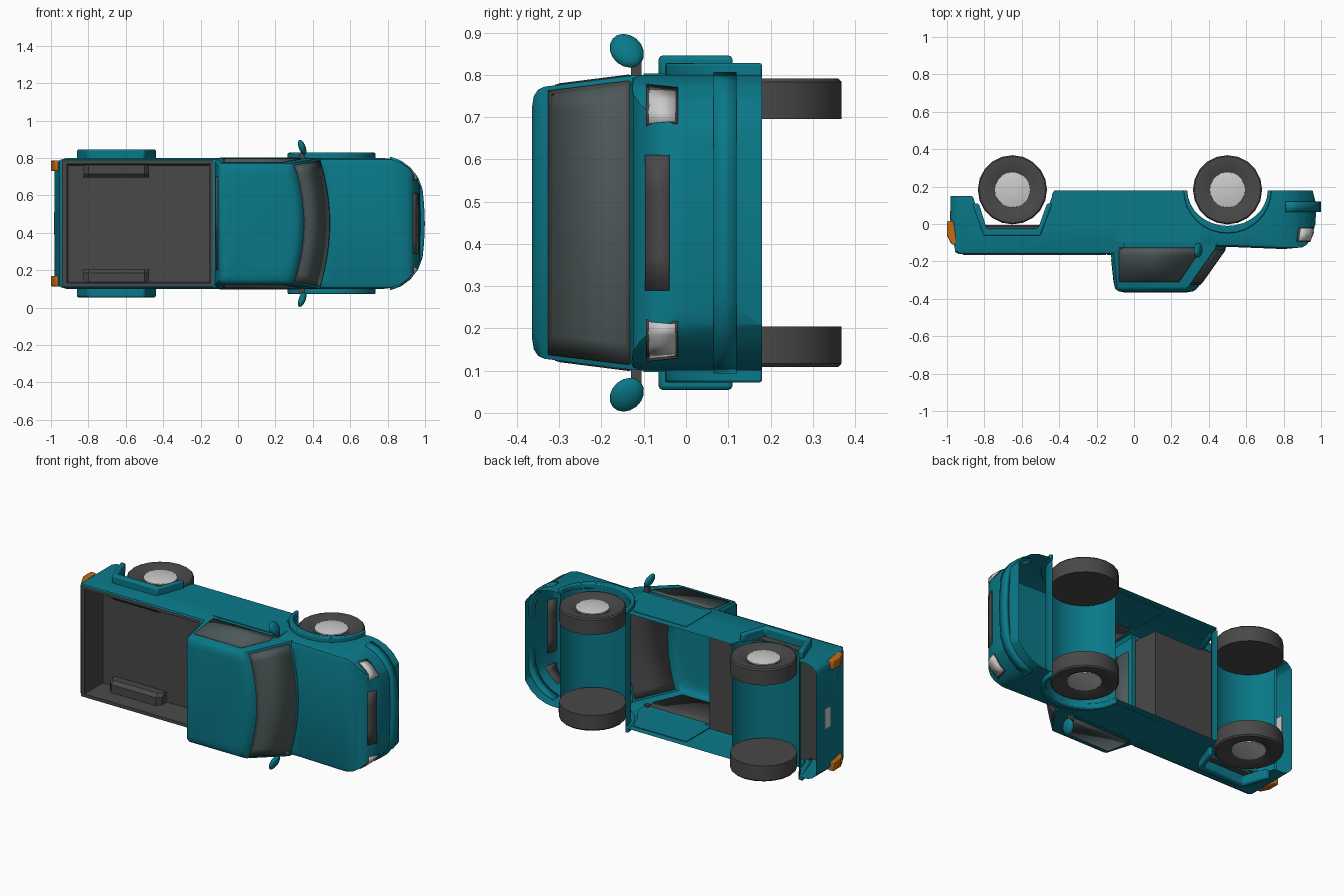
import bpy, bmesh, math
from mathutils import Vector

if "Cube" in bpy.data.objects:
    bpy.data.objects.remove(bpy.data.objects["Cube"])

# The truck lies on its side: x = length, h = truck height (-y), w = width offset (z - 0.45)
def P(x, h, w):
    return Vector((x, -h, 0.45 + w))

def material(name, rgb):
    m = bpy.data.materials.new(name)
    m.diffuse_color = (*rgb, 1)
    m.use_nodes = True
    m.node_tree.nodes["Principled BSDF"].inputs["Base Color"].default_value = m.diffuse_color
    return m

TEAL = material("teal paint", (0.003, 0.19, 0.25))
DARK = material("dark trim", (0.065, 0.065, 0.065))
GLASS = material("glass", (0.075, 0.1, 0.1))
LIGHT = material("light grey", (0.55, 0.55, 0.55))
ORANGE = material("orange lens", (0.55, 0.15, 0.005))

def finish(name, bm, mat, angle=35):
    bmesh.ops.recalc_face_normals(bm, faces=bm.faces[:])
    me = bpy.data.meshes.new(name)
    bm.to_mesh(me)
    bm.free()
    me.materials.append(mat)
    me.shade_smooth()
    me.set_sharp_from_angle(angle=math.radians(angle))
    ob = bpy.data.objects.new(name, me)
    bpy.context.collection.objects.link(ob)
    return ob

def loft(name, rings, mat, start=True, end=True):
    bm = bmesh.new()
    rows = [[bm.verts.new(p) for p in r] for r in rings]
    n = len(rows[0])
    for a, b in zip(rows, rows[1:]):
        for i in range(n):
            j = (i + 1) % n
            bm.faces.new((a[i], a[j], b[j], b[i]))
    if start:
        bm.faces.new(rows[0])
    if end:
        bm.faces.new(rows[-1])
    return finish(name, bm, mat)

def side_prism(name, pts, w0, w1, mat, bevel=0):
    ob = loft(name, [[P(x, h, w) for x, h in pts] for w in (w0, w1)], mat)
    if bevel:
        mod = ob.modifiers.new("rounded edges", 'BEVEL')
        mod.width, mod.segments, mod.limit_method = bevel, 2, 'ANGLE'
    return ob

def sheet(name, rows, mat, thick=0.01):
    bm = bmesh.new()
    vs = [[bm.verts.new(p) for p in r] for r in rows]
    for a, b in zip(vs, vs[1:]):
        for i in range(len(a) - 1):
            bm.faces.new((a[i], a[i + 1], b[i + 1], b[i]))
    ob = finish(name, bm, mat)
    mod = ob.modifiers.new("thickness", 'SOLIDIFY')
    mod.thickness, mod.offset = thick, 0
    return ob

def rect(x0, x1, w0, w1, h):
    return [P(x0, h, w0), P(x1, h, w0), P(x1, h, w1), P(x0, h, w1)]

def arc(cx, rx, ry, n=16, a0=180, a1=0):
    return [(cx + rx * math.cos(math.radians(a0 + (a1 - a0) * i / n)),
             -0.18 + ry * math.sin(math.radians(a0 + (a1 - a0) * i / n))) for i in range(n + 1)]

def lerp(pts, v):
    for (a, b), (c, d) in zip(pts, pts[1:]):
        if v <= c:
            return b + (d - b) * (v - a) / (c - a)
    return pts[-1][1]

# Outlines of the nose from the side (h, x) and from above (w, x)
NOSE = [(-0.18, 0.955), (-0.1, 0.975), (0.0, 0.97), (0.08, 0.945), (0.11, 0.925), (0.125, 0.9)]
PLAN = [(0, 0.992), (0.1, 0.988), (0.18, 0.98), (0.24, 0.957), (0.29, 0.918), (0.325, 0.87), (0.345, 0.815), (0.352, 0.76)]
def nose_x(h, w):
    return min(lerp(NOSE, h), lerp(PLAN, abs(w)))

# Body: side profile trimmed by plan outline, joined with the cab, bed and rear arches cut out
profile = [(-0.98, -0.15), (-0.87, -0.15)] + arc(-0.65, 0.215, 0.182)[1:] + [(-0.41, -0.18)] + arc(0.5, 0.22, 0.19)
profile += [(x, h) for h, x in NOSE] + [(0.8, 0.134), (0.5, 0.122), (-0.05, 0.122), (-0.06, 0.165),
                                        (-0.93, 0.165), (-0.955, 0.15), (-0.982, 0.0)]
shell_steps = [(-0.35, 0.028), (-0.342, 0.008), (-0.32, 0), (0.32, 0), (0.342, 0.008), (0.35, 0.028)]
body = loft("body", [[P(x, h - (d if h > 0.1 else 0), w) for x, h in profile] for w, d in shell_steps], TEAL)
half = [(-0.99, 0.28), (-0.975, 0.315), (-0.95, 0.34), (-0.91, 0.352)] + [(x, w) for w, x in reversed(PLAN)]
plan = half + [(x, -w) for x, w in reversed(half) if w > 0]
plan_cut = loft("plan_cutter", [[P(x, h, w) for x, w in plan] for h in (-0.3, 0.5)], TEAL)

# Cab levels: height, half width, back x, front x; the windscreen bows forward
LEVELS = [(0.08, 0.348, -0.127, 0.5), (0.13, 0.348, -0.127, 0.49), (0.335, 0.322, -0.105, 0.345),
          (0.35, 0.315, -0.097, 0.332), (0.36, 0.3, -0.082, 0.315), (0.365, 0.27, -0.055, 0.285)]
BOW = 0.055
def cab_ring(h, W, xb, xf):
    front = [P(xf - BOW * (t / 8) ** 2, h, W * t / 8) for t in range(-8, 9)]
    return front + [P(xb + 0.015, h, W), P(xb, h, W - 0.015), P(xb, h, 0.015 - W), P(xb + 0.015, h, -W)]
def cab_at(h):
    f = (h - 0.13) / 0.205
    return [a + (b - a) * f for a, b in zip(LEVELS[1], LEVELS[2])]
cab_part = loft("cab_helper", [cab_ring(*l) for l in LEVELS], TEAL)
bed_cut = loft("bed_cutter", [rect(-0.935, -0.145, -0.333, 0.333, h) for h in (0.02, 0.3)], TEAL)
ARCH = [(-0.86, -0.2), (-0.83, -0.11), (-0.787, 0.025), (-0.513, 0.025), (-0.465, -0.11), (-0.415, -0.2)]
arch_cuts = [side_prism("arch_cutter", ARCH, s * 0.34, s * 0.4, TEAL) for s in (1, -1)]
steps = [(plan_cut, 'INTERSECT'), (cab_part, 'UNION'), (bed_cut, 'DIFFERENCE')]
steps += [(c, 'DIFFERENCE') for c in arch_cuts]
for helper, op in steps:
    mod = body.modifiers.new(op, 'BOOLEAN')
    mod.object, mod.operation, mod.solver = helper, op, 'EXACT'
dg = bpy.context.evaluated_depsgraph_get()
cut_mesh = bpy.data.meshes.new_from_object(body.evaluated_get(dg))
body.modifiers.clear()
for helper, op in steps:
    bpy.data.objects.remove(helper)
bm = bmesh.new()
bm.from_mesh(cut_mesh)

# Open the underside, the bed and the rear arches
def opened(f):
    c = f.calc_center_median()
    h, w = -c.y, abs(c.z - 0.45)
    under = f.normal.y > 0.9 and h < -0.14
    in_bed = -0.94 < c.x < -0.14 and w < 0.3335 and 0.015 < h < 0.15
    in_arch = abs(w - 0.34) < 0.0005 and abs(f.normal.z) > 0.99
    return under or in_bed or in_arch
bmesh.ops.delete(bm, geom=[f for f in bm.faces if opened(f)], context='FACES')
bm.to_mesh(cut_mesh)
bm.free()
cut_mesh.shade_smooth()
cut_mesh.set_sharp_from_angle(angle=math.radians(35))
body.data = cut_mesh

# Bed liner with rim
loft("bed_liner", [rect(-0.94, -0.135, -0.337, 0.337, 0.167), rect(-0.915, -0.15, -0.318, 0.318, 0.167),
                   rect(-0.905, -0.155, -0.31, 0.31, 0.006)], DARK, start=False)

# Windscreen and rear window
def screen(name, lo, hi, part, mat, out):
    rows = []
    for h in (lo, hi):
        _, W, xb, xf = cab_at(h)
        rows.append([P(xf - BOW * (part * t / 8) ** 2 + out, h, part * W * t / 8) for t in range(-8, 9)])
    return sheet(name, rows, mat, 0.006)
screen("windscreen_frame", 0.133, 0.325, 0.965, DARK, 0.0)
screen("windscreen", 0.14, 0.315, 0.935, GLASS, 0.003)
sheet("rear_window", [[P(cab_at(h)[2], h, w) for w in (-0.25, 0.25)] for h in (0.19, 0.315)], GLASS, 0.004)

# Grille, bumper and plate
sheet("grille", [[P(nose_x(h, w) + 0.002, h, w) for w in (-0.16, -0.08, 0, 0.08, 0.16)] for h in (0.04, 0.095)], DARK)
path = [(x, w) for w, x in PLAN[:-1]]
path = [(x, -w) for x, w in reversed(path[1:])] + path
sheet("front_bumper", [[P(x - 0.004, h, w * 1.005) for x, w in path] for h in (-0.12, -0.065)], TEAL, 0.022)
side_prism("rear_plate", [(-0.985, -0.07), (-0.975, -0.07), (-0.975, -0.02), (-0.985, -0.02)], -0.06, 0.06, LIGHT)

for s, tag in ((1, "left"), (-1, "right")):
    # Wheels
    for cx, end in ((0.5, "front"), (-0.65, "rear")):
        def ring(r, w, n=20):
            return [P(cx + r * math.cos(2 * math.pi * i / n), -0.183 + r * math.sin(2 * math.pi * i / n), s * w)
                    for i in range(n)]
        loft(f"{end}_{tag}_tyre", [ring(0.185, 0.245), ring(0.185, 0.333), ring(0.178, 0.341),
                                   ring(0.125, 0.341), ring(0.098, 0.325)], DARK)
        loft(f"{end}_{tag}_hubcap", [ring(0.096, 0.315), ring(0.094, 0.33), ring(0.06, 0.337),
                                     ring(0.02, 0.34)], LIGHT)
    # Wheel arch flares
    side_prism(f"front_{tag}_flare", arc(0.5, 0.235, 0.23) + arc(0.5, 0.215, 0.19, 16, 0, 180),
               s * 0.345, s * 0.378, TEAL, 0.006)
    side_prism(f"rear_{tag}_flare", [(-0.865, -0.11), (-0.805, 0.065), (-0.5, 0.065), (-0.435, -0.11)]
               + ARCH[4:0:-1], s * 0.34, s * 0.396, TEAL, 0.01)
    # Wheel boxes inside the bed
    loft(f"{tag}_wheel_box", [[P(x, h, s * w) for x, h in ((-0.825, 0.01), (-0.825, 0.05 - d), (-0.8, 0.075 - d),
                              (-0.5, 0.075 - d), (-0.475, 0.05 - d), (-0.475, 0.01))]
                              for w, d in ((0.325, 0), (0.265, 0), (0.245, 0.02))], DARK)
    # Door panel and side window
    side_prism(f"{tag}_door", [(-0.1, -0.14), (0.26, -0.14), (0.285, -0.06), (0.35, 0.03), (0.36, 0.1),
                               (-0.1, 0.1)], s * 0.345, s * 0.353, TEAL)
    def pane(name, lo, hi, back, mat, out, grow):
        rows = [[P(x, h, s * (cab_at(h)[1] + out)) for x in (back, f + grow)]
                for h, f in ((lo, 0.325), (0.17, 0.33), (hi, 0.235))]
        return sheet(name, rows, mat, 0.004)
    pane(f"{tag}_window_frame", 0.125, 0.31, -0.08, DARK, 0.0, 0.006)
    pane(f"{tag}_window", 0.133, 0.302, -0.072, GLASS, 0.0015, 0)
    # Headlight in a dark surround, tail light
    for name, g, o, mat in (("headlight_frame", 0.006, 0.001, DARK), ("headlight", 0, 0.004, LIGHT)):
        def edge(h, ws):
            return [P(nose_x(h, w) + o, h, s * w) for w in ws]
        sheet(f"{tag}_{name}", [edge(0.025 - g, (0.24 - g, 0.265, 0.29, 0.312 + g)),
                                edge(0.088 + g, (0.235 - g, 0.265, 0.29, 0.32 + g))], mat, 0.006)
    side_prism(f"{tag}_tail_light", [(-1.0, -0.015), (-0.965, -0.015), (-0.945, 0.11), (-0.975, 0.11), (-1.0, 0.06)],
               s * 0.28, s * 0.336, ORANGE, 0.006)
    # Door mirror with stalk
    side_prism(f"{tag}_mirror_stalk", [(0.33, 0.105), (0.355, 0.105), (0.355, 0.13), (0.33, 0.13)],
               s * 0.335, s * 0.38, DARK)
    bm = bmesh.new()
    bmesh.ops.create_uvsphere(bm, u_segments=14, v_segments=8, radius=1)
    for v in bm.verts:
        x, y, z = v.co
        v.co = P(0.343 + 0.02 * x - 0.012 * z, 0.14 + 0.04 * y + 0.008 * z, s * (0.407 + 0.04 * z))
    finish(f"{tag}_mirror", bm, TEAL, 60)
